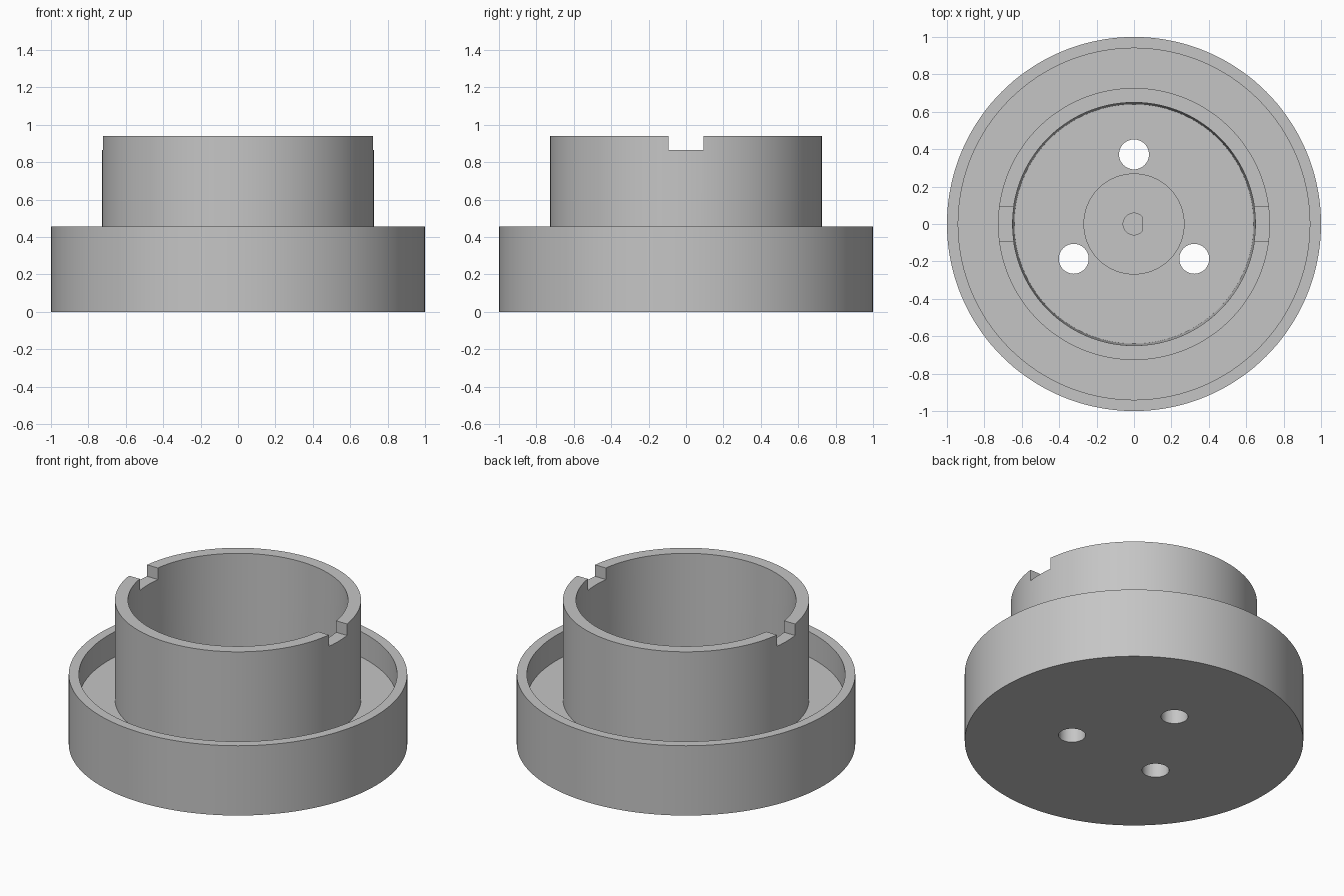
import bpy, bmesh, math
from mathutils import Vector, Matrix

cube = bpy.data.objects.get("Cube")
if cube:
    bpy.data.objects.remove(cube, do_unlink=True)

SEGMENTS = 144
FLOOR = 0.29
BOSS_TOP = 0.39

grey = bpy.data.materials.new("plain_grey")
grey.use_nodes = True
COLOUR = (0.56, 0.56, 0.56, 1)
grey.diffuse_color = COLOUR
grey.node_tree.nodes["Principled BSDF"].inputs["Base Color"].default_value = COLOUR


def make_object(name, bm):
    bmesh.ops.recalc_face_normals(bm, faces=bm.faces)
    mesh = bpy.data.meshes.new(name)
    bm.to_mesh(mesh)
    bm.free()
    mesh.materials.append(grey)
    obj = bpy.data.objects.new(name, mesh)
    bpy.context.collection.objects.link(obj)
    return obj


def lathe(name, profile):
    bm = bmesh.new()
    verts = [bm.verts.new((r, 0, z)) for r, z in profile]
    edges = [bm.edges.new(pair) for pair in zip(verts, verts[1:])]
    bmesh.ops.spin(bm, geom=verts + edges, cent=(0, 0, 0), axis=(0, 0, 1),
                   angle=math.tau, steps=SEGMENTS, use_merge=True)
    bmesh.ops.remove_doubles(bm, verts=bm.verts, dist=1e-5)
    return make_object(name, bm)


def cylinder(name, radius, bottom, top, x=0, y=0, flat=None):
    bm = bmesh.new()
    bmesh.ops.create_cone(bm, cap_ends=True, segments=48, radius1=radius,
                          radius2=radius, depth=top - bottom)
    if flat is not None:  # slice off one side to make a D section
        cut = bmesh.ops.bisect_plane(bm, geom=bm.verts[:] + bm.edges[:] + bm.faces[:],
                                     plane_co=(flat, 0, 0), plane_no=(1, 0, 0),
                                     clear_outer=True)
        rim = [e for e in cut["geom_cut"] if isinstance(e, bmesh.types.BMEdge)]
        bmesh.ops.holes_fill(bm, edges=rim)
    bmesh.ops.translate(bm, verts=bm.verts, vec=Vector((x, y, (bottom + top) / 2)))
    return make_object(name, bm)


def box(name, size, centre):
    bm = bmesh.new()
    bmesh.ops.create_cube(bm, size=1, matrix=Matrix.Translation(centre)
                          @ Matrix.Diagonal((*size, 1)))
    return make_object(name, bm)


def carve(target, cutter):
    cutter.hide_render = True
    mod = target.modifiers.new("cut", "BOOLEAN")
    mod.operation = "DIFFERENCE"
    mod.solver = "EXACT"
    mod.object = cutter
    bpy.context.view_layer.objects.active = target
    bpy.ops.object.modifier_apply(modifier=mod.name)
    bpy.data.objects.remove(cutter, do_unlink=True)


# Dish with outer rim, tall collar and central boss, turned as one piece
body = lathe("flanged_cup", [
    (0, 0), (1, 0), (1, 0.455), (0.94, 0.455), (0.94, FLOOR),
    (0.727, FLOOR), (0.727, 0.94), (0.65, 0.94), (0.64, FLOOR),
    (0.27, FLOOR), (0.27, BOSS_TOP), (0, BOSS_TOP)])

# Two notches across the collar's top edge
carve(body, box("notch_cutter", (1.8, 0.186, 0.2), (0, 0, 0.965)))

# Three through holes around the boss
for i in range(3):
    angle = math.radians(90 + 120 * i)
    carve(body, cylinder("hole_cutter", 0.08, -0.1, 0.6,
                         0.372 * math.cos(angle), 0.372 * math.sin(angle)))

# Blind D-shaped shaft socket
carve(body, cylinder("socket_cutter", 0.058, 0.1, 0.6, flat=0.044))

bpy.ops.object.select_all(action="DESELECT")
body.select_set(True)
bpy.context.view_layer.objects.active = body
bpy.ops.object.shade_smooth_by_angle(angle=math.radians(30))
